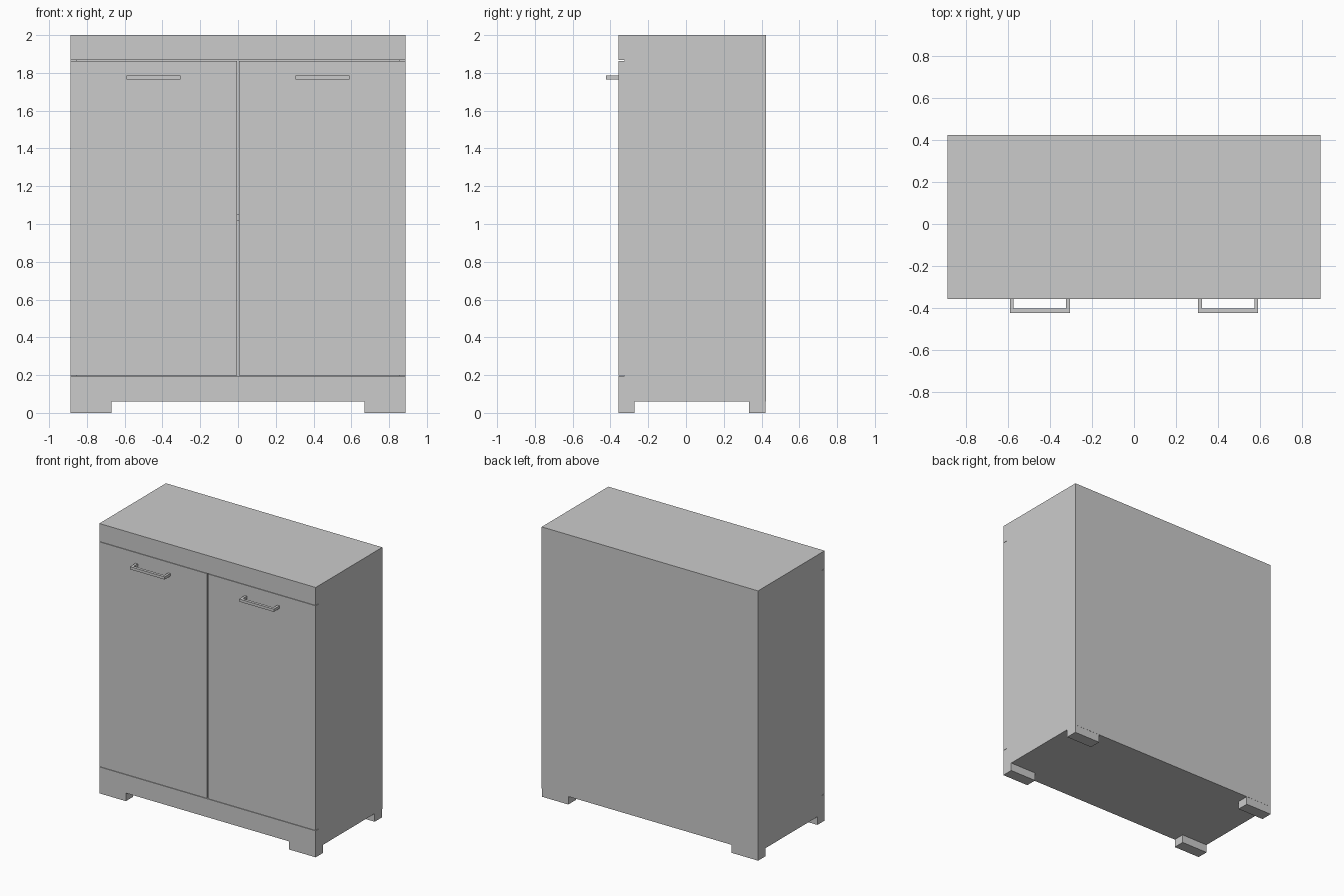
import bpy, bmesh

if "Cube" in bpy.data.objects:
    bpy.data.objects.remove(bpy.data.objects["Cube"])

W = 0.887                      # half width
FRONT, FACE, BACK = -0.357, -0.325, 0.423
PANEL = 0.032                  # board thickness


def boxes(name, *specs):
    """One object made from boxes given as (x0, x1, y0, y1, z0, z1)."""
    bm = bmesh.new()
    for x0, x1, y0, y1, z0, z1 in specs:
        for v in bmesh.ops.create_cube(bm, size=1)['verts']:
            v.co = (x1 if v.co.x > 0 else x0,
                    y1 if v.co.y > 0 else y0,
                    z1 if v.co.z > 0 else z0)
    mesh = bpy.data.meshes.new(name)
    bm.to_mesh(mesh)
    bm.free()
    obj = bpy.data.objects.new(name, mesh)
    bpy.context.collection.objects.link(obj)
    return obj


def mirrored(name, *specs):
    """Right-hand part plus its left-hand twin."""
    boxes(name + "_right", *specs)
    boxes(name + "_left", *[(-b[1], -b[0], *b[2:]) for b in specs])


# Carcass
INNER = BACK - 0.006
boxes("top_panel", (-W, W, FACE, INNER, 2 - 0.03, 2))
boxes("bottom_panel", (-W, W, FACE, INNER, 0.06, 0.093))
mirrored("side_panel", (W - PANEL, W, FACE, INNER, 0.093, 1.97))
boxes("back_panel", (-W, W, INNER, BACK, 0.06, 2))
boxes("shelf", (-W + PANEL, W - PANEL, FACE + 0.002, INNER, 1.018, 1.05))

# Front rails
boxes("upper_rail", (-W, W, FRONT, FACE, 1.867, 2))
boxes("lower_rail", (-W, W, FRONT, FACE, 0.06, 0.196))

# Doors with a narrow gap between them
mirrored("door", (0.006, W, FRONT, FACE, 0.199, 1.864))

# Bracket handles: two posts and a bar
z0, z1 = 1.765, 1.785
mirrored("handle",
         (0.305, 0.59, -0.423, -0.402, z0, z1),
         (0.305, 0.323, -0.402, FRONT, z0, z1),
         (0.572, 0.59, -0.402, FRONT, z0, z1))

# Block feet
for name, y0, y1 in (("front_foot", FRONT, -0.272), ("back_foot", 0.334, BACK - 0.001)):
    mirrored(name, (0.67, W, y0, y1, 0, 0.06))
